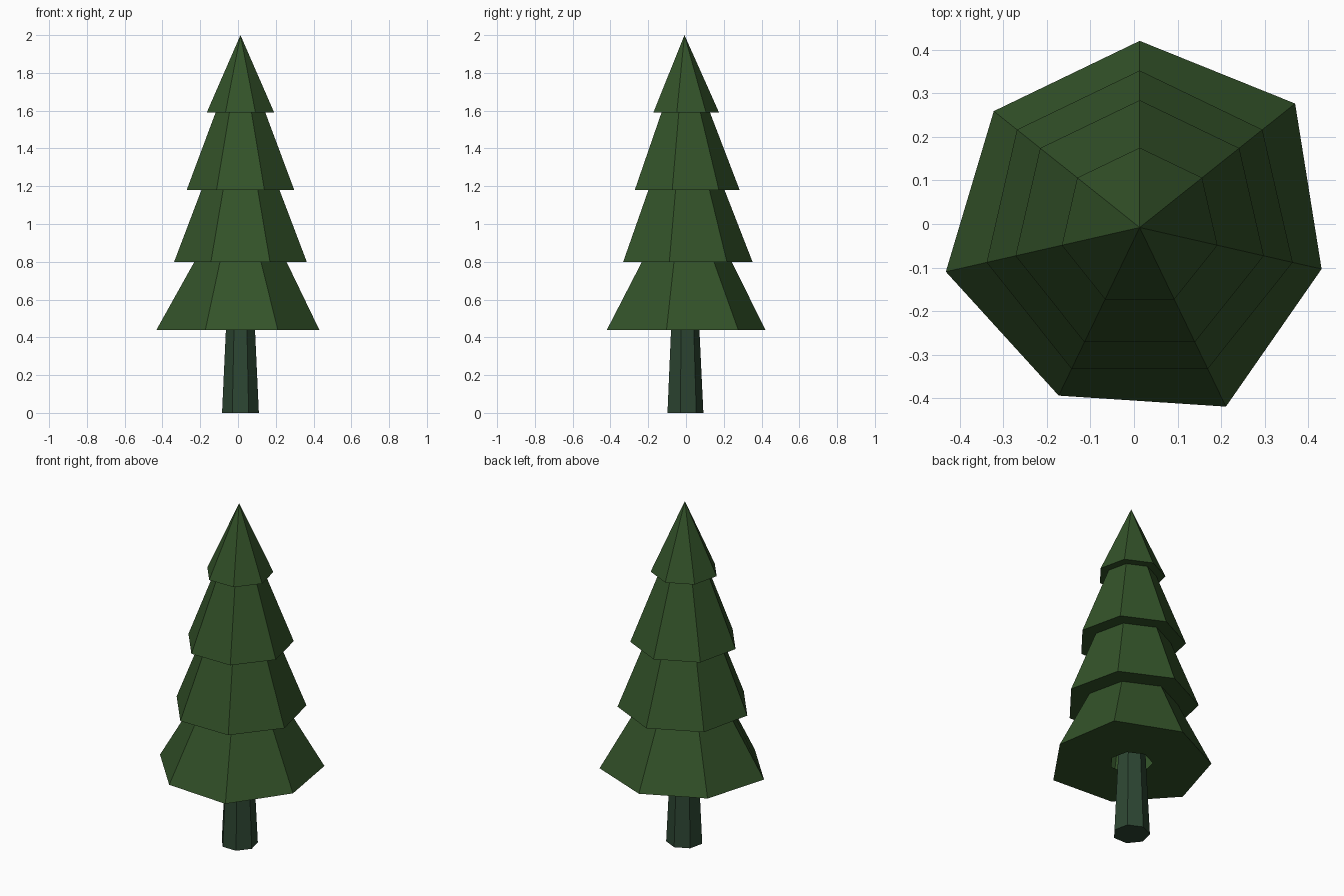
import bpy, bmesh, math

if "Cube" in bpy.data.objects:
    bpy.data.objects.remove(bpy.data.objects["Cube"])

CX, CY, SIDES = 0.013, -0.008, 7


def material(name, color):
    m = bpy.data.materials.new(name)
    m.diffuse_color = (*color, 1)
    m.use_nodes = True
    m.node_tree.nodes["Principled BSDF"].inputs["Base Color"].default_value = m.diffuse_color
    return m


def lathe(name, profile, mat, cap_start=False, cap_end=False):
    """Seven-sided lathe. Profile rows: even radius, odd radius, height."""
    bm = bmesh.new()
    rings = []
    for r_even, r_odd, z in profile:
        if r_even == 0:
            rings.append([bm.verts.new((CX, CY, z))] * SIDES)
            continue
        ring = []
        for i in range(SIDES):
            a = math.pi / 2 - i * math.tau / SIDES
            r = r_odd if i % 2 else r_even
            ring.append(bm.verts.new((CX + r * math.cos(a), CY + r * math.sin(a), z)))
        rings.append(ring)
    for lo, hi in zip(rings, rings[1:]):
        for i in range(SIDES):
            j = (i + 1) % SIDES
            corners = [lo[j], lo[i], hi[i], hi[j]]
            bm.faces.new(list(dict.fromkeys(corners)))
    if cap_start:
        bm.faces.new(rings[0])
    if cap_end:
        bm.faces.new(rings[-1][::-1])
    me = bpy.data.meshes.new(name)
    bm.to_mesh(me)
    bm.free()
    me.materials.append(mat)
    ob = bpy.data.objects.new(name, me)
    bpy.context.collection.objects.link(ob)
    return ob


bark = material("bark", (0.026, 0.06, 0.032))
needles = material("needles", (0.033, 0.085, 0.022))

# Tapered trunk, running a little way up into the foliage
lathe("trunk", [(0.1, 0.1, 0), (0.079, 0.079, 0.44), (0.074, 0.074, 0.55)],
      bark, cap_start=True, cap_end=True)

# Foliage: underside ring, then four stepped tiers up to the tip
lathe("foliage", [
    (0.115, 0.115, 0.44), (0.428, 0.456, 0.44), (0.25, 0.25, 0.80),
    (0.36, 0.36, 0.80), (0.212, 0.212, 1.18),
    (0.292, 0.292, 1.18), (0.135, 0.135, 1.59),
    (0.183, 0.183, 1.59), (0, 0, 2.0),
], needles)
